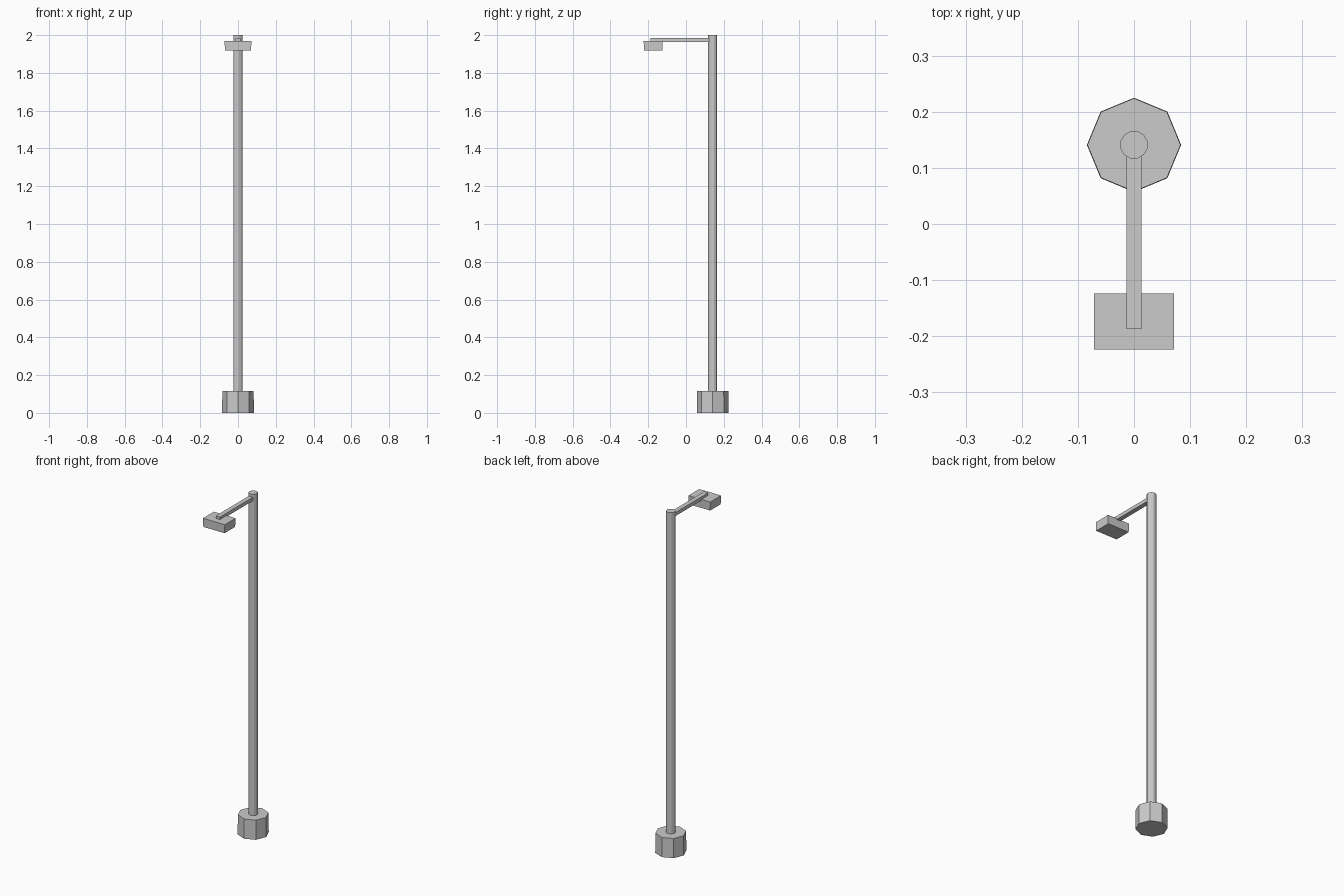
import bpy, math

if "Cube" in bpy.data.objects:
    bpy.data.objects.remove(bpy.data.objects["Cube"])

POLE_Y = 0.141


def prism(name, sides, r_bottom, r_top, z0, z1, turn=0.0):
    """Upright flat-sided prism standing on the pole axis."""
    bpy.ops.mesh.primitive_cone_add(vertices=sides, radius1=r_bottom, radius2=r_top,
                                    depth=z1 - z0, location=(0, POLE_Y, (z0 + z1) / 2),
                                    rotation=(0, 0, turn))
    bpy.context.object.name = name
    return bpy.context.object


def box(name, half_x, y0, y1, z0, z1):
    """Box centred on x = 0."""
    bpy.ops.mesh.primitive_cube_add(size=1, location=(0, (y0 + y1) / 2, (z0 + z1) / 2))
    ob = bpy.context.object
    ob.name = name
    ob.scale = (half_x * 2, y1 - y0, z1 - z0)
    bpy.ops.object.transform_apply(location=False, rotation=False, scale=True)
    return ob


# Octagonal footing and round pole
prism("footing", 8, 0.084, 0.083, 0.0, 0.115)
prism("pole", 12, 0.025, 0.025, 0.10, 2.0, math.radians(15))

# Arm reaching forward from the pole
box("arm", 0.0135, -0.187, POLE_Y, 1.963, 1.984)

# Lamp head, slightly narrower at the underside
lamp = box("lamp_head", 0.071, -0.224, -0.124, 1.918, 1.969)
for v in lamp.data.vertices:
    if v.co.z < 0:
        v.co.x *= 0.975
        v.co.y *= 0.975
